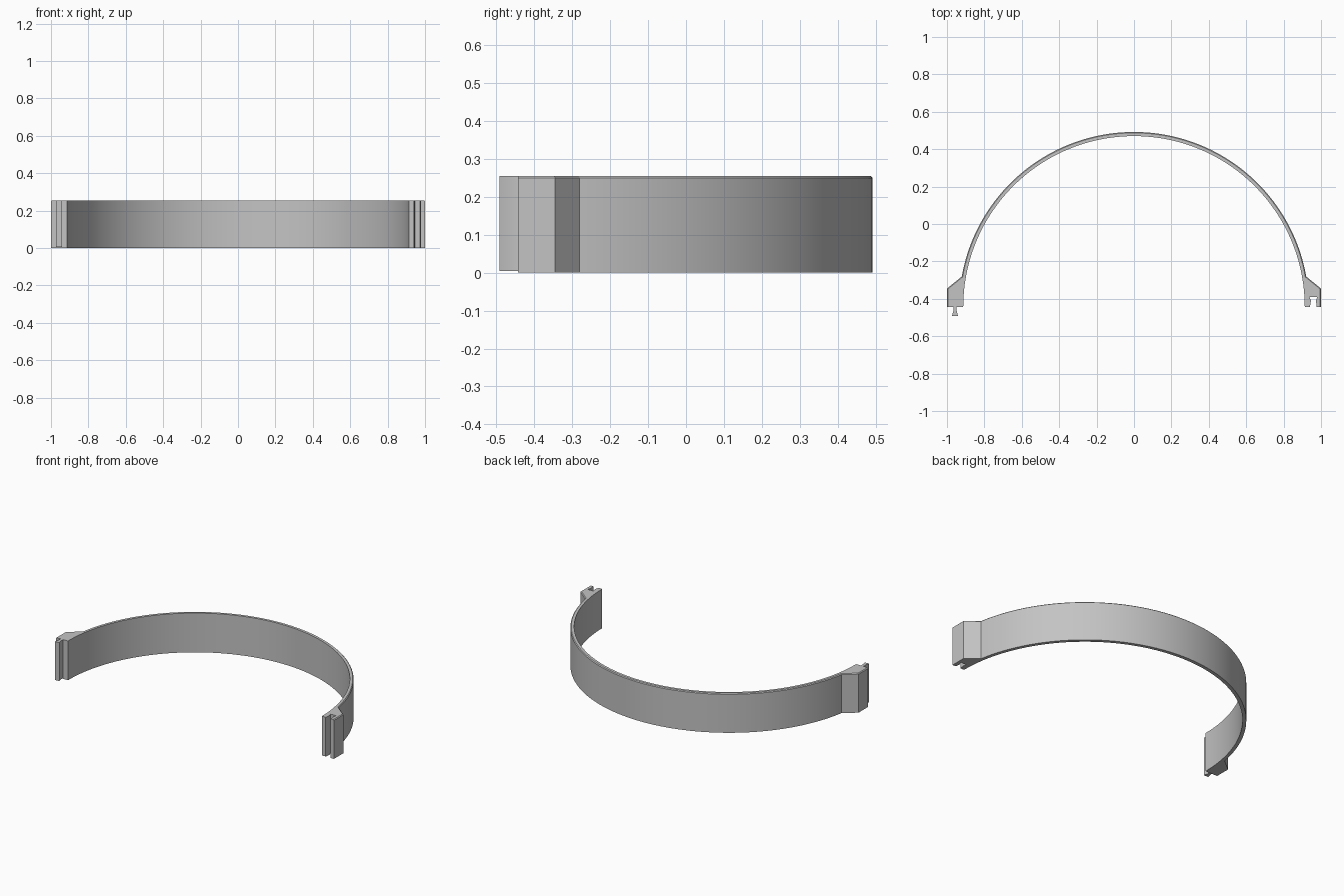
import bpy, bmesh
from math import sin, cos, pi, radians

if "Cube" in bpy.data.objects:
    bpy.data.objects.remove(bpy.data.objects["Cube"])

HEIGHT = 0.255
END_Y = -0.443          # arc centre and clasp end plane
R_IN, R_OUT = 0.913, 0.935
CLASP_ANGLE = radians(10)
STEPS = 96

grey = bpy.data.materials.new("plain grey")
grey.use_nodes = True
grey.diffuse_color = (0.55, 0.55, 0.55, 1)
grey.node_tree.nodes["Principled BSDF"].inputs["Base Color"].default_value = (0.55, 0.55, 0.55, 1)


def arc(radius, start, end):
    angles = [start + (end - start) * i / STEPS for i in range(STEPS + 1)]
    return [(radius * cos(a), END_Y + radius * sin(a)) for a in angles]


def prism(name, outline, z0, z1, chamfer=None):
    """Extrude an outline upward; chamfer picks top edges by their vertices."""
    bm = bmesh.new()
    base = bm.faces.new([bm.verts.new((x, y, z0)) for x, y in outline])
    top = bmesh.ops.extrude_face_region(bm, geom=[base], use_keep_orig=True)
    for v in top["geom"]:
        if isinstance(v, bmesh.types.BMVert):
            v.co.z = z1
    bmesh.ops.recalc_face_normals(bm, faces=bm.faces)
    if chamfer:
        edges = [e for e in bm.edges
                 if all(v.co.z > z1 - 0.001 and chamfer(v.co) for v in e.verts)]
        bmesh.ops.bevel(bm, geom=edges, offset=0.005, segments=1, affect='EDGES')
    mesh = bpy.data.meshes.new(name)
    bm.to_mesh(mesh)
    bm.free()
    mesh.materials.append(grey)
    obj = bpy.data.objects.new(name, mesh)
    bpy.context.collection.objects.link(obj)
    bpy.ops.object.select_all(action='DESELECT')
    obj.select_set(True)
    bpy.context.view_layer.objects.active = obj
    bpy.ops.object.shade_smooth_by_angle(angle=radians(25))
    return obj


# Half-ring band with a thickened clasp block at each end
SHOULDER_Y = -0.345
socket = [(0.941, END_Y), (0.946, -0.41), (0.938, -0.39),
          (0.980, -0.39), (0.973, -0.41), (0.977, END_Y)]
outline = (arc(R_OUT, CLASP_ANGLE, pi - CLASP_ANGLE)
           + [(-1, SHOULDER_Y), (-1, END_Y)]
           + arc(R_IN, pi, 0)
           + socket
           + [(1, END_Y), (1, SHOULDER_Y)])


def on_outside(co):
    return abs(co.x) > 0.99 or co.x ** 2 + (co.y - END_Y) ** 2 > (R_OUT - 0.003) ** 2 and co.y > -0.3


prism("half_ring_band", outline, 0, HEIGHT, on_outside)

# Flared tongue on the right end that fits the socket
tongue = [(-0.966, END_Y), (-0.966, -0.465), (-0.973, -0.492),
          (-0.941, -0.492), (-0.948, -0.465), (-0.948, END_Y)]
prism("clasp_tongue", tongue, 0.005, HEIGHT)
